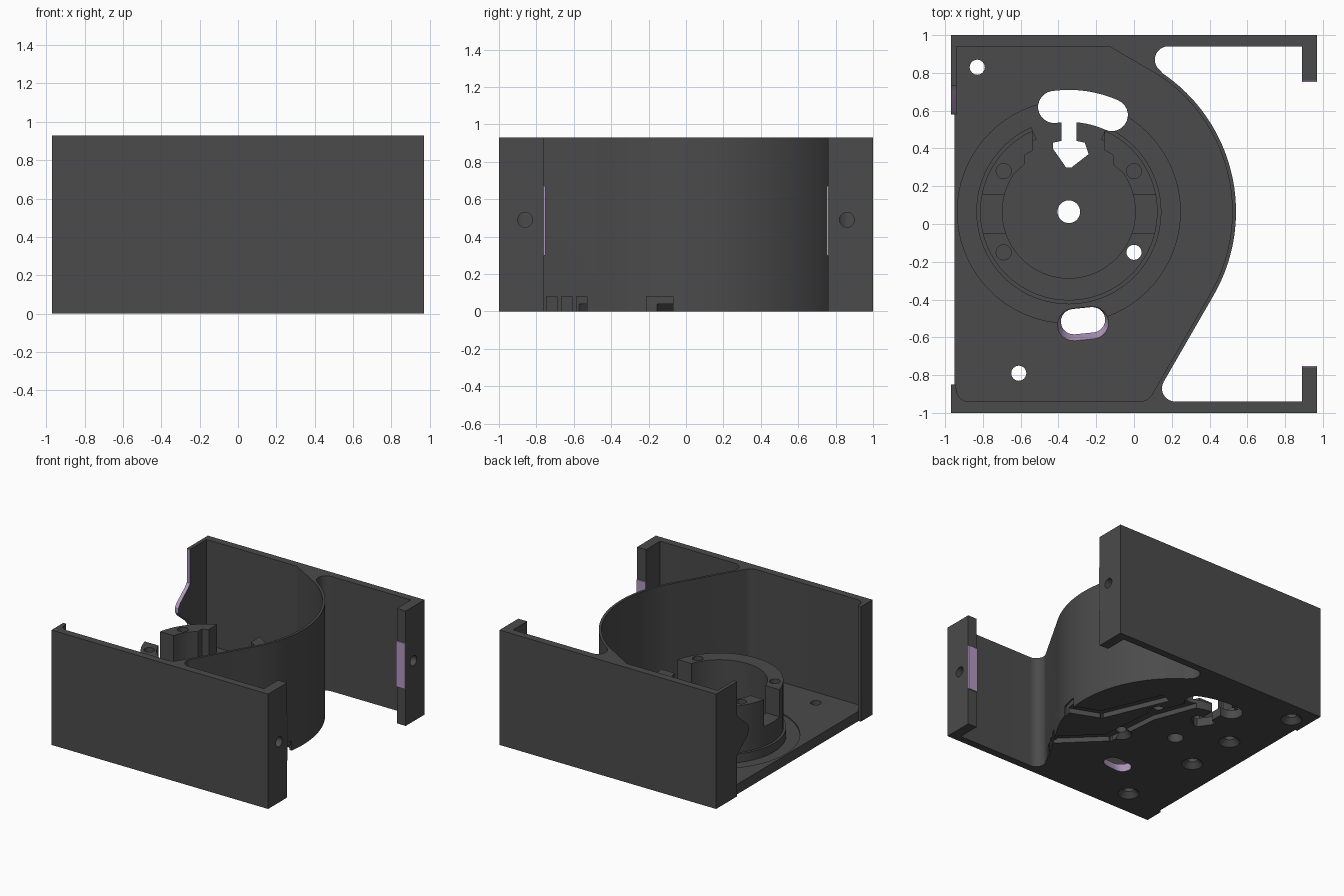
import bpy, bmesh, math
from mathutils import Vector

if "Cube" in bpy.data.objects:
    bpy.data.objects.remove(bpy.data.objects["Cube"])

CX, CY = -0.345, 0.065          # motor axis
H, FLOOR = 0.93, 0.08


def material(name, rgb):
    m = bpy.data.materials.new(name)
    m.diffuse_color = (*rgb, 1)
    m.use_nodes = True
    m.node_tree.nodes["Principled BSDF"].inputs["Base Color"].default_value = m.diffuse_color
    return m


GREY = material("dark_grey", (0.07, 0.07, 0.07))
LILAC = material("lilac", (0.45, 0.32, 0.53))


def arc(cx, cy, r, a0, a1, n):
    return [(cx + r * math.cos(math.radians(a0 + (a1 - a0) * i / n)),
             cy + r * math.sin(math.radians(a0 + (a1 - a0) * i / n))) for i in range(n + 1)]


def loft(name, low, high, z0, z1, mat=GREY):
    """Solid between two outlines with matching point counts."""
    bm = bmesh.new()
    a = [bm.verts.new((x, y, z0)) for x, y in low]
    b = [bm.verts.new((x, y, z1)) for x, y in high]
    n = len(a)
    bm.faces.new(a[::-1])
    bm.faces.new(b)
    for i in range(n):
        j = (i + 1) % n
        bm.faces.new((a[i], a[j], b[j], b[i]))
    bmesh.ops.recalc_face_normals(bm, faces=bm.faces)
    me = bpy.data.meshes.new(name)
    bm.to_mesh(me)
    bm.free()
    for m in (GREY, LILAC):
        me.materials.append(m)
    for p in me.polygons:
        p.material_index = 0 if mat == GREY else 1
    ob = bpy.data.objects.new(name, me)
    bpy.context.collection.objects.link(ob)
    return ob


def prism(name, pts, z0, z1, mat=GREY):
    return loft(name, pts, pts, z0, z1, mat)


def rect(x0, x1, y0, y1):
    return [(x0, y0), (x1, y0), (x1, y1), (x0, y1)]


def cut(ob, cutters):
    for c in cutters:
        c.hide_render = True
        mod = ob.modifiers.new("cut", 'BOOLEAN')
        mod.operation, mod.solver, mod.object = 'DIFFERENCE', 'EXACT', c
        mod.material_mode = 'TRANSFER'
    bpy.context.view_layer.update()
    ev = ob.evaluated_get(bpy.context.evaluated_depsgraph_get())
    me = bpy.data.meshes.new_from_object(ev)
    ob.modifiers.clear()
    ob.data = me


# Shell: outer walls, end tabs and the spiral wall in one cross-section
outline = [(-0.97, 0.73), (-0.97, 1), (0.97, 1), (0.97, 0.76), (0.89, 0.76), (0.89, 0.94)]
outline += arc(0.18, 0.87, 0.07, 90, 236, 12)
outline += arc(CX, CY, 0.885, 56, -30, 40)
outline += arc(0.218, -0.87, 0.07, 150, 270, 10)
outline += [(0.89, -0.94), (0.89, -0.76), (0.97, -0.76), (0.97, -1), (-0.97, -1),
            (-0.97, -0.85), (-0.945, -0.85)]
outline += arc(-0.875, -0.875, 0.065, 180, 270, 6)
outline += arc(0.0275, -0.86, 0.08, -90, -30, 6)
outline += arc(CX, CY, 0.865, -30, 56, 40)
outline += [(-0.13, 0.94), (-0.94, 0.94), (-0.94, 0.73)]
shell = prism("shell", outline, 0, H)

# Screw holes in the end tabs and cable notches at the foot of the spiral wall
cutters = []
for s in (-1, 1):
    c = prism("tab_hole", arc(0, 0, 0.04, 0, 345, 23), -0.1, 0.1)
    c.rotation_euler = (0, math.pi / 2, 0)
    c.location = (0.93, s * 0.86, 0.49)
    cutters.append(c)
for x0, x1, y0, y1 in ((0.1, 0.35, -0.745, -0.69), (0.15, 0.4, -0.665, -0.61),
                       (0.2, 0.45, -0.585, -0.53), (0.42, 0.7, -0.21, -0.07)):
    cutters.append(prism("cable_notch", rect(x0, x1, y0, y1), -0.05, 0.08))
cut(shell, cutters)
helpers = cutters[:]
for p in shell.data.polygons:      # lilac edge of the left tab
    if p.center.x < -0.9 and p.normal.y < -0.9 and 0.7 < p.center.y < 0.76:
        p.material_index = 1

# Pointed catch on the left tab (profile in y, z)
catch = prism("left_catch", [(0.735, 0.66), (0.70, 0.62), (0.60, 0.54), (0.58, 0.51),
                             (0.58, 0.47), (0.60, 0.44), (0.70, 0.36), (0.735, 0.32)], -0.97, -0.94)
for v in catch.data.vertices:
    y, z, x = v.co
    v.co = (x, y, z)
for p in catch.data.polygons:
    p.material_index = 1 if abs(p.normal.x) < 0.5 else 0

# Lilac pads on the inner edges of the right tabs
for s, side in ((-1, "front"), (1, "back")):
    y0, y1 = sorted((s * 0.76, s * 0.751))
    prism(side + "_tab_pad", rect(0.89, 0.97, y0, y1), 0.3, 0.67, LILAC)

# Floor plate
plate = [(-0.95, -0.96), (0.03, -0.96)] + arc(0.0275, -0.86, 0.09, -80, -30, 5)
plate += arc(CX, CY, 0.875, -30, 56, 40) + [(-0.12, 0.96), (-0.95, 0.96)]
floor = prism("floor", plate, 0, FLOOR)

# Openings through the floor
screws = [(CX + sx * 0.345, CY + sy * 0.215) for sx in (-1, 1) for sy in (-1, 1)]
holes = []
for x, y in screws + [(-0.83, 0.83), (-0.61, -0.79)]:
    holes.append(prism("screw_hole", arc(x, y, 0.04, 0, 345, 23), -0.1, 0.9))
    holes.append(loft("countersink", arc(x, y, 0.085, 0, 345, 23),
                      arc(x, y, 0.036, 0, 345, 23), -0.005, 0.045))
holes.append(prism("axle_hole", arc(CX, CY, 0.06, 0, 350, 35), -0.1, 0.9))


def polar(r, a):
    return CX + r * math.cos(math.radians(a)), CY + r * math.sin(math.radians(a))


# Curved slot and arrow-shaped opening
kidney = arc(CX, CY, 0.645, 66, 98, 12) + arc(*polar(0.56, 98), 0.085, 98, 278, 12)[1:]
kidney += arc(CX, CY, 0.475, 98, 66, 12)[1:] + arc(*polar(0.56, 66), 0.085, 246, 426, 12)[1:-1]
slot = prism("curved_slot", kidney, -0.1, 0.9)
arrow = [(CX - 0.04, 0.56), (CX - 0.04, 0.44), (CX - 0.085, 0.43), (CX - 0.085, 0.40),
         (CX - 0.015, 0.30), (CX + 0.015, 0.30), (CX + 0.105, 0.37), (CX + 0.085, 0.43),
         (CX + 0.04, 0.44), (CX + 0.04, 0.56)]
holes += [slot, prism("arrow_slot", arrow, -0.1, 0.9)]


# Tapered cable slot with lilac sides
def stadium(dy, r):
    return arc(-0.32, -0.52 + dy, r, 95, 275, 10) + arc(-0.22, -0.51 + dy, r, -85, 95, 10)


holes.append(loft("cable_slot", stadium(0.005, 0.065), stadium(-0.015, 0.088), -0.01, 0.09, LILAC))

# Shallow round recess above, cable channels below
recess = arc(CX, CY, 0.59, 0, 355, 71)
holes.append(prism("floor_recess", recess, 0.07, 0.2))
for path, w in (([(0.42, -0.62), (0.04, -0.25), (0.0, 0.18), (-0.12, 0.5)], 0.05),
                ([(0.6, -0.14), (0.3, -0.02), (0.1, 0.45)], 0.05)):
    for p, q in zip(path, path[1:]):
        p, q = Vector(p), Vector(q)
        d = (q - p).normalized()
        n = Vector((-d.y, d.x)) * w
        p, q = p - d * 0.03, q + d * 0.03
        holes.append(prism("channel", [tuple(k) for k in (p + n, p - n, q - n, q + n)], -0.05, 0.04))
cut(floor, holes)

# Motor mount: base flange and open ring with steps beside the opening
flange = prism("mount_flange", arc(CX, CY, 0.49, 66, -246, 60) + arc(CX, CY, 0.42, -246, 66, 60),
               0.06, 0.14)
cut(flange, [slot] + holes[:8:2])
steps = [(0.19, 0.325), (0.235, 0.30), (0.235, 0.25), (0.289, 0.202)]
ring = arc(CX, CY, 0.47, 66.2, -246.2, 60)
ring += [(CX - x, CY + y) for x, y in steps]
ring += arc(CX, CY, 0.352, -215, 35, 50)[1:-1]
ring += [(CX + x, CY + y) for x, y in steps[::-1]]
mount = prism("motor_mount", ring, 0.06, 0.52)
notches = [prism("mount_notch", rect(CX + s * 0.42 - 0.1, CX + s * 0.42 + 0.1, -0.05, 0.155), 0.3, 0.9)
           for s in (-1, 1)]
cut(mount, holes[:8:2] + notches)

# Remove cutters and smooth the round walls
for ob in helpers + holes + notches:
    bpy.data.objects.remove(ob)
for ob in bpy.data.objects:
    ob.select_set(True)
bpy.context.view_layer.objects.active = shell
bpy.ops.object.shade_smooth_by_angle(angle=math.radians(25))
